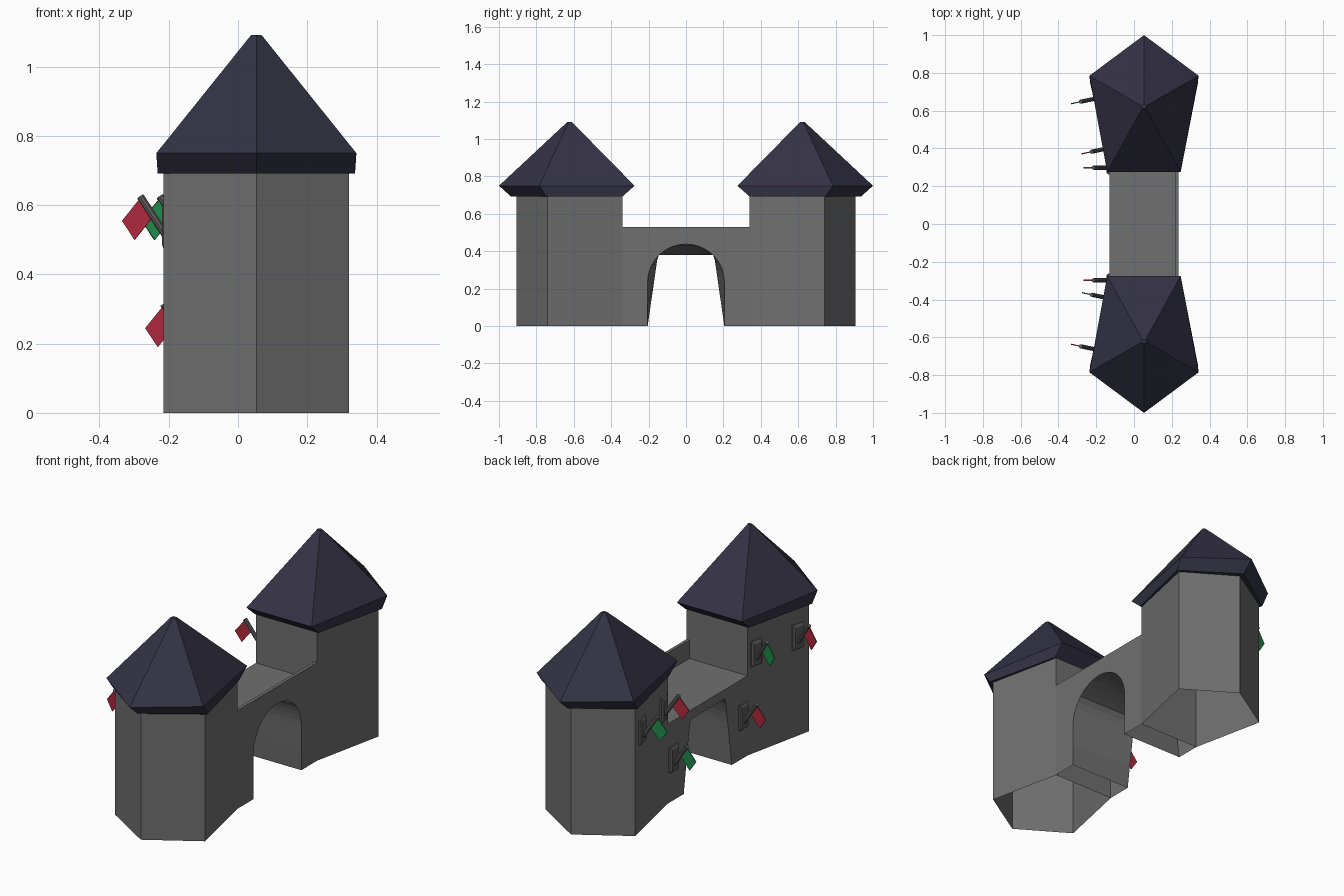
import bpy, bmesh, math
from mathutils import Vector

if "Cube" in bpy.data.objects:
    bpy.data.objects.remove(bpy.data.objects["Cube"])


def material(name, rgb):
    m = bpy.data.materials.new(name)
    m.diffuse_color = (*rgb, 1)
    m.use_nodes = True
    m.node_tree.nodes["Principled BSDF"].inputs["Base Color"].default_value = m.diffuse_color
    return m


STONE = material("grey stone", (0.16, 0.16, 0.16))
ROOF = material("dark slate", (0.034, 0.032, 0.058))
METAL = material("dark metal", (0.11, 0.11, 0.11))
RED = material("red cloth", (0.42, 0.022, 0.045))
GREEN = material("green cloth", (0.014, 0.25, 0.065))


def make(name, bm, mat):
    bmesh.ops.recalc_face_normals(bm, faces=bm.faces)
    me = bpy.data.meshes.new(name)
    bm.to_mesh(me)
    bm.free()
    me.materials.append(mat)
    ob = bpy.data.objects.new(name, me)
    bpy.context.collection.objects.link(ob)
    return ob


def loft(name, rings, mat, cap_bottom=True, cap_top=True):
    """Skin a stack of closed rings."""
    bm = bmesh.new()
    vs = [[bm.verts.new(p) for p in r] for r in rings]
    n = len(rings[0])
    for a, b in zip(vs, vs[1:]):
        for i in range(n):
            j = (i + 1) % n
            bm.faces.new((a[i], a[j], b[j], b[i]))
    if cap_bottom:
        bm.faces.new(vs[0])
    if cap_top:
        bm.faces.new(vs[-1])
    return make(name, bm, mat)


def ring(pts, s, z):
    return [(x, s * y, z) for x, y in pts]


# five-sided plans of the wall, the eave underside and the eave edge
WALL = [(0.053, 0.905), (0.32, 0.74), (0.235, 0.34), (-0.13, 0.34), (-0.215, 0.74)]
UNDER = [(0.053, 0.935), (0.338, 0.745), (0.243, 0.34), (-0.138, 0.34), (-0.232, 0.745)]
EAVE = [(0.053, 1.0), (0.342, 0.785), (0.247, 0.275), (-0.142, 0.275), (-0.236, 0.785)]
TIP = [(0.053 + (x - 0.053) * 0.05, 0.622 + (y - 0.622) * 0.03) for x, y in EAVE]

# towers with pointed roofs
for s, side in ((-1, "front"), (1, "back")):
    loft(side + "_tower", [ring(WALL, s, 0), ring(WALL, s, 0.71)], STONE, False, False)
    loft(side + "_roof", [ring(UNDER, s, 0.692), ring(EAVE, s, 0.75), ring(TIP, s, 1.092)], ROOF)

# gate bridge: round arch on +x, narrowing to a flat-topped opening on -x
arch = [(-0.205, 0.0), (-0.205, 0.12)]
arch += [(-0.205 * math.cos(t), 0.235 + 0.203 * math.sin(t))
         for t in (math.pi * i / 20 for i in range(21))]
arch += [(0.205, 0.12), (0.205, 0.0)]


def narrow(p):
    y, z = p
    if abs(y) <= 0.152:
        return (y, 0.38)
    return (math.copysign(0.205 - 0.055 * z / 0.38, y), z)


small = [narrow(p) for p in arch]
XR, XI, XL, DECK, TOP, E = 0.235, 0.218, -0.13, 0.43, 0.53, 0.34
bm = bmesh.new()


def face(pts):
    bm.faces.new([bm.verts.new(p) for p in pts])


for x, prof, top in ((XR, arch, TOP), (XL, small, DECK)):
    face([(x, y, z) for y, z in prof] + [(x, E, 0), (x, E, top), (x, -E, top), (x, -E, 0)])
for a, b, c, d in zip(arch, arch[1:], small[1:], small):
    face([(XR, *a), (XR, *b), (XL, *c), (XL, *d)])
# walkway and parapet
path = [(XL, DECK), (XI, DECK), (XI, TOP), (XR, TOP)]
for (x0, z0), (x1, z1) in zip(path, path[1:]):
    face([(x0, -E, z0), (x1, -E, z1), (x1, E, z1), (x0, E, z0)])
bmesh.ops.remove_doubles(bm, verts=bm.verts, dist=0.0005)
make("gate_bridge", bm, STONE)


def slab(name, corners, off, mat):
    """Flat quad given thickness along off."""
    loft(name, [[c - off for c in corners], [c + off for c in corners]], mat)


def banner(label, y, z, cloth):
    # local frame: n points out of the wall, t runs along it
    s = 1 if y > 0 else -1
    if abs(y) > 0.34:
        n = Vector((-0.4, -s * 0.085, 0)).normalized()
        x = -0.13 - 0.085 * (abs(y) - 0.34) / 0.4
    else:
        n, x = Vector((-1, 0, 0)), XL
    t, up = n.cross(Vector((0, 0, 1))), Vector((0, 0, 1))
    o = Vector((x, y, z))
    # wall plate with chamfered edge
    rings = []
    for d, w, h in ((-0.004, 0.035, 0.068), (0.008, 0.035, 0.068), (0.015, 0.026, 0.055)):
        rings.append([o + n * d + t * (a * w) + up * (b * h)
                      for a, b in ((-1, -1), (1, -1), (1, 1), (-1, 1))])
    loft(label + "_plate", rings, METAL)
    # slanted pole
    p0, p1 = o + n * 0.005 - up * 0.035, o + n * 0.085 + up * 0.085
    ax = (p1 - p0).normalized()
    side = ax.cross(t)
    loft(label + "_pole", [[p + (t * math.cos(k * math.pi / 4) + side * math.sin(k * math.pi / 4)) * 0.011
                            for k in range(8)] for p in (p0, p1)], METAL)
    # cloth hanging off the upper half of the pole
    q0, q1 = p0.lerp(p1, 0.52), p0.lerp(p1, 0.98)
    drop = n * 0.055 - up * 0.068
    slab(label + "_flag", [q0, q1, q1 + drop, q0 + drop], t * 0.003, cloth)


for label, y, z, cloth in (("front_outer", -0.665, 0.54, RED), ("front_inner", -0.392, 0.54, GREEN),
                           ("front_low", -0.298, 0.23, RED), ("back_outer", 0.665, 0.54, GREEN),
                           ("back_inner", 0.4, 0.54, RED), ("back_low", 0.298, 0.23, GREEN)):
    banner(label, y, z, cloth)

# centre the whole model on x
for ob in bpy.data.objects:
    ob.location.x = 0.0
